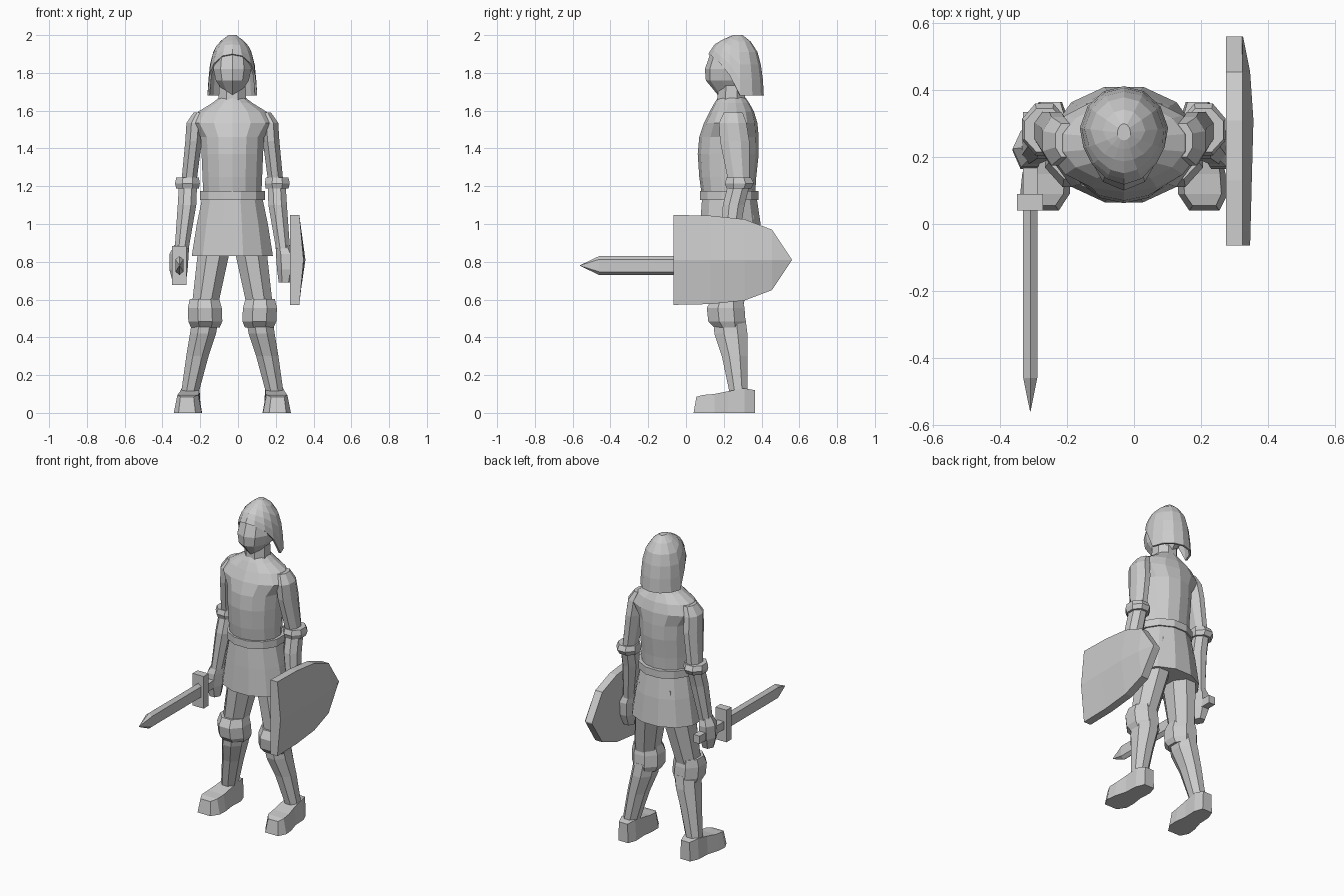
import bpy, bmesh, math

CX = -0.03  # symmetry plane of the body
steel = bpy.data.materials.new("grey_steel")
steel.diffuse_color = (0.6, 0.6, 0.6, 1)


def make(name, verts, faces):
    """Flat shaded mesh object with outward normals."""
    me = bpy.data.meshes.new(name)
    me.from_pydata(verts, [], faces)
    bm = bmesh.new()
    bm.from_mesh(me)
    bmesh.ops.recalc_face_normals(bm, faces=bm.faces)
    bm.to_mesh(me)
    bm.free()
    me.materials.append(steel)
    ob = bpy.data.objects.new(name, me)
    bpy.context.collection.objects.link(ob)
    return ob


def skin(name, rings):
    """Join equal-length closed rings into a capped solid."""
    n = len(rings[0])
    faces = [(r * n + i, r * n + (i + 1) % n, (r + 1) * n + (i + 1) % n, (r + 1) * n + i)
             for r in range(len(rings) - 1) for i in range(n)]
    faces += [tuple(range(n)), tuple(range((len(rings) - 1) * n, len(rings) * n))]
    return make(name, [v for r in rings for v in r], faces)


def loft(name, rings, n, side=1, half=False):
    """Rings are (x offset, z, half width, front y, back y)."""
    k = 1 / math.cos(math.pi / n) if half else 1
    out = []
    for off, z, rx, y0, y1 in rings:
        ring = []
        for i in range(n):
            a = 2 * math.pi * (i + (0.5 if half else 0)) / n
            ring.append((CX + side * (off + rx * k * math.sin(a)),
                         (y0 + y1) / 2 - (y1 - y0) / 2 * k * math.cos(a), z))
        out.append(ring)
    return skin(name, out)


def box(name, x0, x1, y0, y1, z0, z1):
    return skin(name, [[(x0, y, z0), (x1, y, z0), (x1, y, z1), (x0, y, z1)] for y in (y0, y1)])


def lerp(table, z):
    """Piecewise linear lookup in a list of (z, value)."""
    for (a, va), (b, vb) in zip(table, table[1:]):
        if z <= b:
            return va + (vb - va) * max(0, z - a) / (b - a)
    return table[-1][1]


# torso, belt, skirt, neck, head
loft("torso", [(0, 1.14, .157, .085, .365), (0, 1.25, .162, .07, .372), (0, 1.37, .167, .062, .385),
               (0, 1.46, .172, .07, .385), (0, 1.535, .225, .095, .378), (0, 1.595, .185, .125, .36),
               (0, 1.64, .11, .15, .335), (0, 1.67, .07, .17, .315)], 14)
loft("belt", [(0, 1.128, .172, .073, .385), (0, 1.175, .172, .073, .385)], 12, half=True)
loft("skirt", [(0, .83, .215, .065, .41), (0, 1.0, .188, .075, .395), (0, 1.135, .16, .085, .375)], 12, half=True)
loft("neck", [(0, 1.6, .075, .165, .315), (0, 1.74, .07, .17, .31)], 8, half=True)
loft("face", [(0, 1.675, .032, .175, .30), (0, 1.76, .092, .105, .35), (0, 1.82, .106, .1, .37),
              (0, 1.9, .095, .128, .36), (0, 1.94, .05, .18, .32)], 10)

# open-faced helmet: columns around the head, each running from the rim to the crown
width = [(1.68, .133), (1.8, .125), (1.88, .115), (1.945, .087), (1.98, .05), (2.0, .02)]
front = [(1.8, .112), (1.9, .118), (1.95, .15), (1.98, .2), (2.0, .25)]
back = [(1.68, .412), (1.8, .405), (1.9, .385), (1.96, .35), (2.0, .30)]
rim = [(0, 1.9), (28, 1.89), (55, 1.85), (75, 1.79), (97, 1.68), (125, 1.68), (153, 1.68), (180, 1.68)]
cols = rim + [(360 - a, z) for a, z in rim[-2:0:-1]]
ROWS = 5
verts, faces = [], []
for a, zb in cols:
    s, c = math.sin(math.radians(a)), math.cos(math.radians(a))
    for r in range(ROWS + 1):
        z = zb + (2.0 - zb) * (1 - (1 - r / ROWS) ** 1.4)
        depth = .27 - lerp(front, z) if c > 0 else lerp(back, z) - .27
        verts.append((CX + lerp(width, z) * s, .27 - depth * c, z))
n, m = len(cols), ROWS + 1
for i in range(n):
    j = (i + 1) % n
    faces += [(i * m + r, j * m + r, j * m + r + 1, i * m + r + 1) for r in range(ROWS)]
faces.append(tuple(i * m + ROWS for i in range(n)))
helmet = make("helmet", verts, faces)
shell = helmet.modifiers.new("thickness", "SOLIDIFY")
shell.thickness = .012
shell.offset = -1

# limbs, mirrored about the body centre
for tag, s in (("left", 1), ("right", -1)):
    loft(tag + "_upper_arm", [(.175, 1.59, .03, .2, .3), (.198, 1.535, .045, .175, .32),
                              (.205, 1.44, .044, .18, .335), (.23, 1.22, .04, .225, .335)], 8, s, True)
    loft(tag + "_elbow_guard", [(.237, 1.188, .06, .215, .345), (.238, 1.215, .066, .205, .36),
                                (.237, 1.245, .06, .215, .345)], 8, s, True)
    loft(tag + "_forearm", [(.235, 1.2, .048, .22, .335), (.24, 1.1, .049, .195, .31),
                            (.268, .87, .037, .18, .27)], 8, s, True)
    loft(tag + "_hand", [(.268, .89, .034, .19, .265), (.282, .84, .044, .17, .28),
                         (.285, .76, .042, .165, .275), (.28, .69, .03, .18, .25)], 6, s, True)
    loft(tag + "_thigh", [(.08, 1.05, .075, .13, .36), (.102, .83, .083, .14, .36),
                          (.148, .55, .068, .15, .30)], 8, s, True)
    loft(tag + "_knee_guard", [(.143, .452, .076, .15, .305), (.143, .485, .09, .118, .315),
                               (.146, .555, .09, .11, .31), (.147, .602, .078, .135, .30)], 8, s, True)
    loft(tag + "_shin", [(.143, .5, .07, .145, .315), (.155, .42, .069, .15, .325),
                         (.185, .3, .059, .19, .325), (.226, .1, .046, .232, .325)], 8, s, True)
    # boot: trapezoid sections (y, x offset, sole half width, top half width, top height)
    sections = [(.04, .24, .045, .035, .085), (.09, .236, .074, .055, .095), (.15, .232, .072, .055, .1),
                (.225, .226, .056, .05, .115), (.31, .222, .056, .048, .13), (.365, .22, .035, .03, .12)]
    skin(tag + "_boot", [[(CX + s * (o - b), y, 0), (CX + s * (o + b), y, 0),
                          (CX + s * (o + t), y + (.015 if y < .05 else 0), h),
                          (CX + s * (o - t), y + (.015 if y < .05 else 0), h)]
                         for y, o, b, t, h in sections])

# sword held forward in the right hand
SX, SZ = -.31, .78
hexa = [(0, .05), (.021, .033), (.021, -.033), (0, -.05), (-.021, -.033), (-.021, .033)]
skin("sword_blade", [[(SX + x * f, y, SZ + z * f) for x, z in hexa]
                     for y, f in ((-.56, .04), (-.46, 1), (.06, 1))])
box("sword_guard", -.35, -.272, .04, .09, .677, .883)
box("sword_grip", -.332, -.288, .08, .335, .755, .805)

# shield on the left arm: flat back, ridge along the middle (y, half height, rim x, ridge x)
MID = .81
stations = [(-.065, .238, .325, .347), (.13, .234, .325, .352), (.31, .215, .325, .357),
            (.455, .16, .325, .347), (.56, .003, .322, .326)]
skin("shield", [[(.275, y, MID - h), (.275, y, MID + h), (rx, y, MID + h), (mx, y, MID), (rx, y, MID - h)]
                for y, h, rx, mx in stations])
